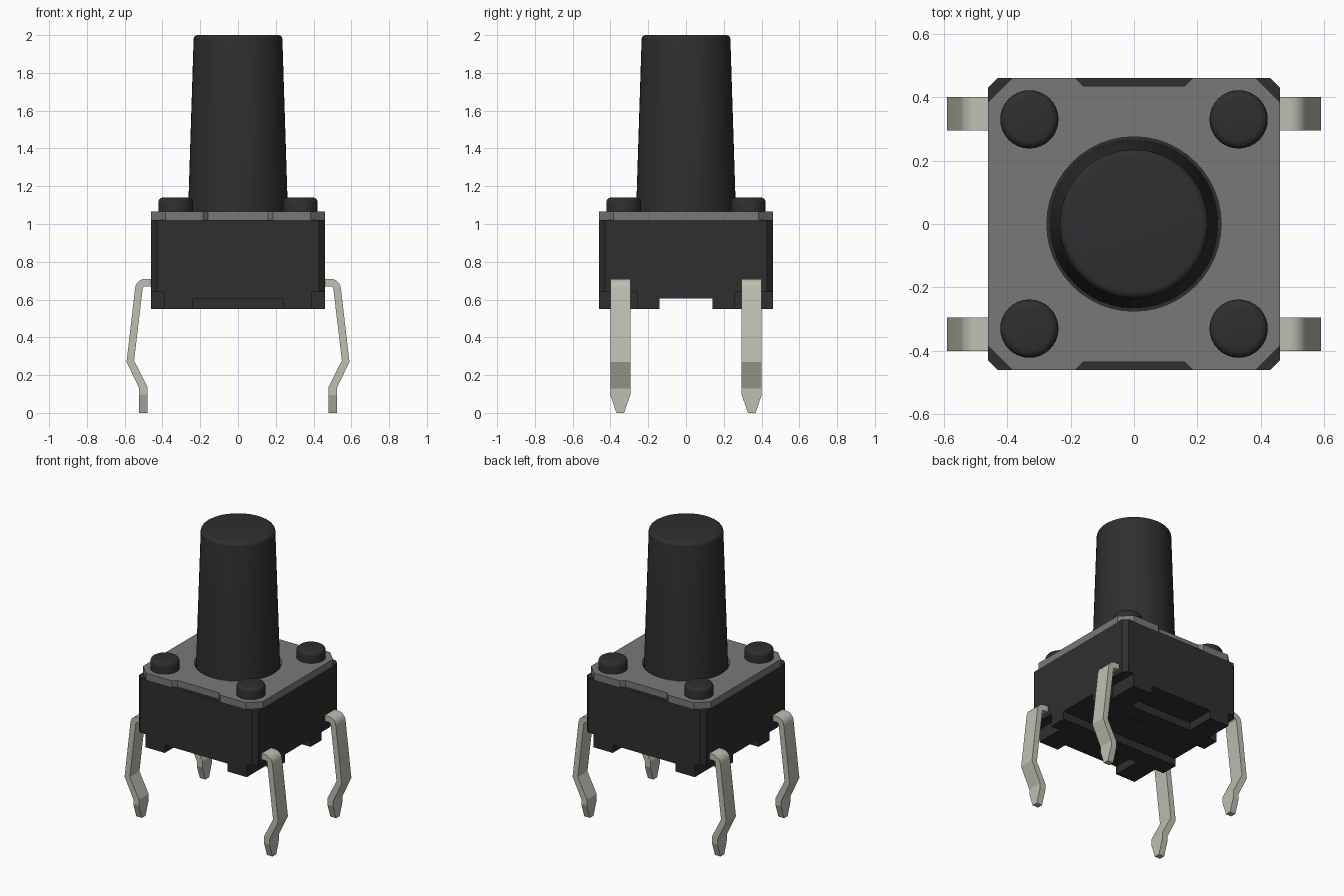
import bpy, bmesh, math

cube = bpy.data.objects.get("Cube")
if cube:
    bpy.data.objects.remove(cube, do_unlink=True)


def material(name, rgb):
    m = bpy.data.materials.new(name)
    m.use_nodes = True
    m.diffuse_color = (*rgb, 1)
    bsdf = next(n for n in m.node_tree.nodes if n.type == 'BSDF_PRINCIPLED')
    bsdf.inputs["Base Color"].default_value = (*rgb, 1)
    return m


BLACK = material("black plastic", (0.028, 0.028, 0.030))
GREY = material("grey metal", (0.19, 0.19, 0.19))
SILVER = material("tinned metal", (0.52, 0.52, 0.45))


def finish(name, bm, mat, smooth=None):
    bmesh.ops.recalc_face_normals(bm, faces=bm.faces[:])
    me = bpy.data.meshes.new(name)
    bm.to_mesh(me)
    bm.free()
    me.materials.append(mat)
    ob = bpy.data.objects.new(name, me)
    bpy.context.collection.objects.link(ob)
    if smooth:
        bpy.ops.object.select_all(action='DESELECT')
        ob.select_set(True)
        bpy.context.view_layer.objects.active = ob
        bpy.ops.object.shade_smooth_by_angle(angle=math.radians(smooth))
    return ob


def prism(bm, loops, z0, z1):
    """Extrude an outline, with optional hole loops, from z0 to z1."""
    edges = []
    for loop in loops:
        vs = [bm.verts.new((x, y, z0)) for x, y in loop]
        edges += [bm.edges.new((a, b)) for a, b in zip(vs, vs[1:] + vs[:1])]
    fill = bmesh.ops.triangle_fill(bm, use_beauty=True, edges=edges, normal=(0, 0, 1))
    faces = [g for g in fill["geom"] if isinstance(g, bmesh.types.BMFace)]
    ext = bmesh.ops.extrude_face_region(bm, geom=faces, use_keep_orig=True)
    top = [g for g in ext["geom"] if isinstance(g, bmesh.types.BMVert)]
    bmesh.ops.translate(bm, verts=top, vec=(0, 0, z1 - z0))


def four_way(quarter):
    """Mirror the points of the +x +y quarter, listed from +x to +y."""
    q = list(quarter)
    r = q[::-1]
    return (q + [(-x, y) for x, y in r] + [(-x, -y) for x, y in q]
            + [(x, -y) for x, y in r])


def lathe(name, profile, centre, steps, mat):
    bm = bmesh.new()
    rings = []
    for r, z in profile:
        rings.append([bm.verts.new((centre[0] + r * math.cos(math.tau * i / steps),
                                    centre[1] + r * math.sin(math.tau * i / steps), z))
                      for i in range(steps)])
    for a, b in zip(rings, rings[1:]):
        for i in range(steps):
            j = (i + 1) % steps
            bm.faces.new((a[i], a[j], b[j], b[i]))
    bm.faces.new(rings[0])
    bm.faces.new(rings[-1])
    return finish(name, bm, mat, 35)


def rounded_top(r, z, bevel):
    angles = [math.radians(a) for a in (0, 22, 45, 68, 90)]
    return [(r - bevel + bevel * math.cos(a), z - bevel + bevel * math.sin(a))
            for a in angles]


# Housing: chamfered block, stepped corners, rails with corner feet below
H = 0.46
bm = bmesh.new()
prism(bm, [four_way([(H, H - 0.03), (H - 0.03, H)])], 0.64, 1.02)
prism(bm, [four_way([(H, 0.26), (0.39, 0.26), (0.39, H)])], 0.605, 0.64)
for s in (1, -1):
    half = [(H, 0.14), (H, 0.26), (0.39, 0.26), (0.39, H), (0.24, H), (0.24, 0.26)]
    outline = half + [(-x, y) for x, y in half[::-1]]
    prism(bm, [[(x, s * y) for x, y in outline]], 0.55, 0.605)
finish("housing", bm, BLACK)

# Cover plate with clipped corners, edge notches and a round opening
bm = bmesh.new()
outer = four_way([(H, H - 0.075), (H - 0.075, H), (0.185, H), (0.16, H - 0.025)])
hole = [(0.275 * math.cos(math.tau * i / 48), 0.275 * math.sin(math.tau * i / 48))
        for i in range(48)]
prism(bm, [outer, hole], 1.02, 1.065)
finish("cover_plate", bm, GREY)

# Tapered push button
lathe("push_button", [(0.266, 1.01)] + rounded_top(0.235, 2.0, 0.022), (0, 0), 48, BLACK)

# Pegs and bent legs in all four corners
arc = [math.radians(a) for a in (90, 73, 56, 39, 22, 5)]
leg = [((0.44, 0.71), (0.44, 0.67), 0.053)]
leg += [((0.49 + 0.055 * math.cos(a), 0.655 + 0.055 * math.sin(a)),
         (0.49 + 0.015 * math.cos(a), 0.655 + 0.015 * math.sin(a)), 0.053) for a in arc]
leg += [((0.59, 0.27), (0.55, 0.277), 0.053), ((0.523, 0.13), (0.48, 0.14), 0.053),
        ((0.523, 0.095), (0.48, 0.095), 0.053), ((0.523, 0), (0.48, 0), 0.02)]

for sx, side in ((1, "left"), (-1, "right")):
    for sy, end in ((-1, "front"), (1, "back")):
        lathe(f"{end}_{side}_peg", [(0.092, 1.03)] + rounded_top(0.092, 1.14, 0.025),
              (sx * 0.33, sy * 0.33), 32, BLACK)
        bm = bmesh.new()
        rings = []
        for (xo, zo), (xi, zi), w in leg:
            y = sy * 0.348
            rings.append([bm.verts.new(p) for p in (
                (sx * xo, y - w, zo), (sx * xo, y + w, zo),
                (sx * xi, y + w, zi), (sx * xi, y - w, zi))])
        for a, b in zip(rings, rings[1:]):
            for i in range(4):
                j = (i + 1) % 4
                bm.faces.new((a[i], a[j], b[j], b[i]))
        bm.faces.new(rings[0])
        bm.faces.new(rings[-1])
        finish(f"{end}_{side}_leg", bm, SILVER, 19)
